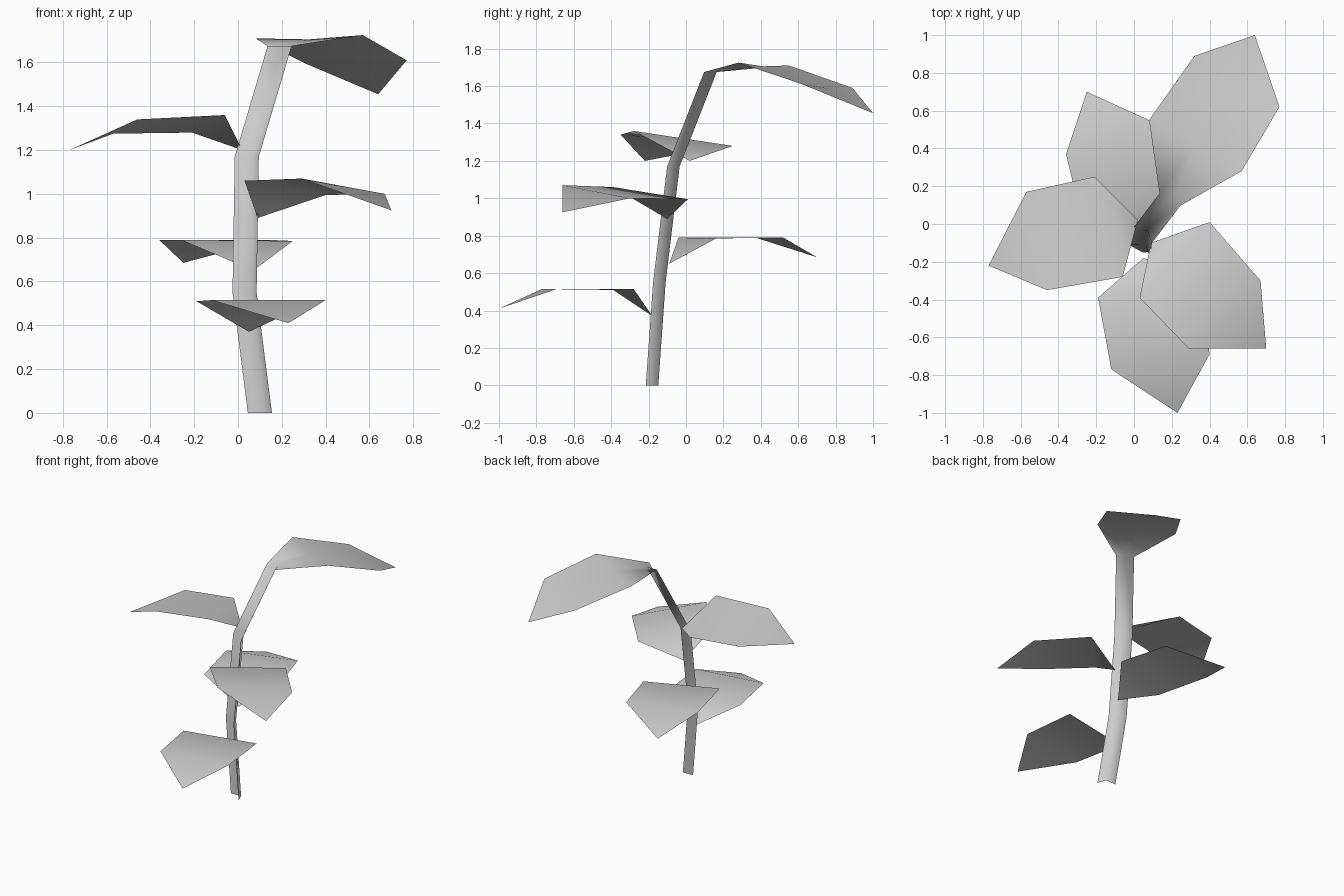
import bpy
from mathutils import Vector

cube = bpy.data.objects.get("Cube")
if cube:
    bpy.data.objects.remove(cube, do_unlink=True)

# One pale grey for the whole plant
grey = bpy.data.materials.new("pale_grey")
grey.use_nodes = True
grey.diffuse_color = (0.6, 0.6, 0.6, 1)
grey.node_tree.nodes["Principled BSDF"].inputs["Base Color"].default_value = (0.6, 0.6, 0.6, 1)


def add_sheet(name, verts, faces):
    mesh = bpy.data.meshes.new(name)
    mesh.from_pydata([tuple(v) for v in verts], [], faces)
    mesh.materials.append(grey)
    mesh.shade_smooth()
    obj = bpy.data.objects.new(name, mesh)
    bpy.context.collection.objects.link(obj)
    return obj


def add_leaf(name, base, shoulder_a, waist_a, tip, waist_b, shoulder_b):
    """Single sheet bent down at both ends: base triangle, blade, tip triangle."""
    add_sheet(name, [base, shoulder_a, waist_a, tip, waist_b, shoulder_b],
              [(0, 5, 1), (1, 5, 4, 2), (2, 4, 3)])


# Stem: open V-shaped channel that flows into the top leaf
path = [(0.1, -0.182, 0), (0.03, -0.143, 0.55), (0.04, -0.068, 1.17), (0.19, 0.13, 1.675)]
section = [(-0.055, 0.032, 0), (0.03, 0.034, 0), (0.055, -0.033, 0)]
rows = [[Vector(p) + Vector(s) for s in section] for p in path]

# Top leaf: two more rows across the blade, then the tip
left = [(0.08, 0.55, 1.71), (0.32, 0.89, 1.59)]
right = [(0.57, 0.28, 1.725), (0.77, 0.62, 1.61)]
for a, b in zip(left, right):
    a, b = Vector(a), Vector(b)
    rows.append([a, (a + b) / 2 - Vector((0, 0, 0.012)), b])

verts = [v for row in rows for v in row] + [Vector((0.64, 1.0, 1.455))]
faces = []
for r in range(len(rows) - 1):
    for c in range(2):
        i = r * 3 + c
        faces.append((i, i + 1, i + 4, i + 3))
last = (len(rows) - 1) * 3
faces += [(last + c, last + c + 1, len(verts) - 1) for c in range(2)]
faces = [f[::-1] for f in faces]
add_sheet("stem_and_top_leaf", verts, [f[::-1] for f in faces])

# Side leaves, from the ground up
add_leaf("front_leaf", (0.05, -0.18, 0.37), (-0.19, -0.39, 0.51), (-0.12, -0.77, 0.515),
         (0.23, -1.0, 0.41), (0.4, -0.69, 0.515), (0.355, -0.28, 0.515))
add_leaf("back_leaf", (0.07, -0.09, 0.65), (0.25, 0.16, 0.785), (0.145, 0.52, 0.79),
         (-0.25, 0.7, 0.685), (-0.36, 0.37, 0.79), (-0.26, -0.04, 0.79))
add_leaf("left_leaf", (0.09, -0.1, 0.89), (0.03, -0.39, 1.06), (0.29, -0.66, 1.07),
         (0.7, -0.66, 0.925), (0.67, -0.3, 1.0), (0.4, 0.01, 0.995))
add_leaf("right_leaf", (0.02, 0.02, 1.2), (-0.21, 0.25, 1.28), (-0.57, 0.17, 1.275),
         (-0.77, -0.22, 1.2), (-0.46, -0.35, 1.34), (-0.06, -0.28, 1.36))
